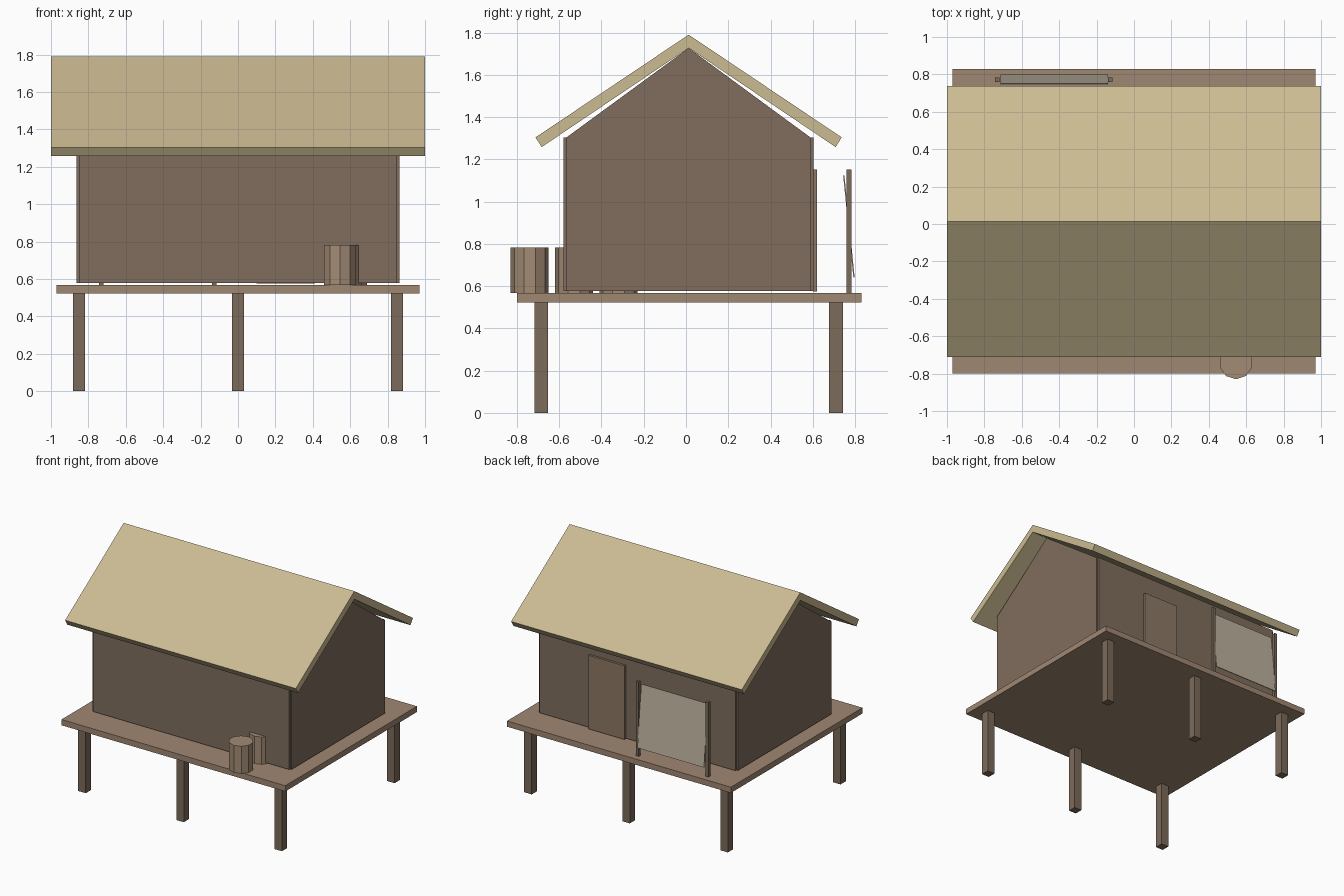
import bpy, bmesh, math

if "Cube" in bpy.data.objects:
    bpy.data.objects.remove(bpy.data.objects["Cube"])


def material(name, rgb):
    m = bpy.data.materials.new(name)
    m.diffuse_color = (*rgb, 1)
    m.use_nodes = True
    m.node_tree.nodes["Principled BSDF"].inputs["Base Color"].default_value = m.diffuse_color
    return m


POST = material("dark_wood", (0.20, 0.145, 0.10))
DECK = material("deck_wood", (0.35, 0.245, 0.17))
WALL = material("wall_wood", (0.215, 0.155, 0.11))
DOOR = material("door_wood", (0.27, 0.19, 0.13))
THATCH = material("thatch", (0.60, 0.50, 0.29))
HIDE = material("hide", (0.50, 0.44, 0.34))
BARREL = material("barrel_wood", (0.36, 0.26, 0.175))


def finish(name, bm, mat):
    bmesh.ops.recalc_face_normals(bm, faces=bm.faces)
    me = bpy.data.meshes.new(name)
    bm.to_mesh(me)
    bm.free()
    me.materials.append(mat)
    ob = bpy.data.objects.new(name, me)
    bpy.context.collection.objects.link(ob)
    return ob


def box(name, x, y, z, mat):
    """Box from (min, max) ranges, with its origin at the centre."""
    bm = bmesh.new()
    bmesh.ops.create_cube(bm, size=1)
    bmesh.ops.scale(bm, vec=[r[1] - r[0] for r in (x, y, z)], verts=bm.verts)
    ob = finish(name, bm, mat)
    ob.location = [(r[0] + r[1]) / 2 for r in (x, y, z)]
    return ob


def extrude_x(name, profile, x0, x1, mat):
    """Extrude a (y, z) profile along x."""
    bm = bmesh.new()
    face = bm.faces.new([bm.verts.new((x0, y, z)) for y, z in profile])
    new = bmesh.ops.extrude_face_region(bm, geom=[face])["geom"]
    bmesh.ops.translate(bm, vec=(x1 - x0, 0, 0),
                        verts=[v for v in new if isinstance(v, bmesh.types.BMVert)])
    return finish(name, bm, mat)


def around(c, w):
    return (c - w / 2, c + w / 2)


# Stilts and platform
for row, y in (("front", -0.685), ("back", 0.71)):
    for col, x in (("left", -0.85), ("middle", 0), ("right", 0.85)):
        box(f"{row}_{col}_stilt", around(x, 0.065), around(y, 0.065), (0, 0.53), POST)
box("platform", (-0.97, 0.97), (-0.80, 0.83), (0.523, 0.568), DECK)

# Thin wall panels meeting at their centre lines, with gables on the sides
T, Y0, Y1, Z0, Z1 = 0.025, -0.567, 0.59, 0.578, 1.303
box("front_wall", (-0.85, 0.85), around(Y0, T), (Z0, Z1), WALL)
box("back_wall", (-0.85, 0.85), around(Y1, T), (Z0, Z1), WALL)
for side, x in (("left", -0.85), ("right", 0.85)):
    box(f"{side}_wall", around(x, T), (Y0, Y1), (Z0, Z1), WALL)
    extrude_x(f"{side}_gable", [(Y0, Z1), (Y1, Z1), (0.0125, 1.727)],
              x - T / 2, x + T / 2, WALL)

# Pitched roof
extrude_x("roof", [(-0.712, 1.304), (0.0125, 1.79), (0.737, 1.304),
                   (0.708, 1.258), (0.0125, 1.727), (-0.683, 1.258)], -1, 1, THATCH)

# Door on the back wall
box("door", (0.10, 0.412), (0.60, 0.62), (0.575, 1.152), DOOR)

# Drying rack with a tilted hide
for side, x in (("left", -0.73), ("right", -0.126)):
    box(f"rack_{side}_post", around(x, 0.024), around(0.771, 0.024), (0.568, 1.152), POST)
hide = box("stretched_hide", (-0.714, -0.138), around(0.771, 0.006), around(0.882, 0.485), HIDE)
hide.rotation_euler.x = math.radians(5.7)

# Ten-sided barrels in a row, running from the porch into the hut
for i in range(3):
    bm = bmesh.new()
    bmesh.ops.create_cone(bm, cap_ends=True, segments=10, radius1=0.09, radius2=0.09, depth=0.214)
    # keep a corner pointing to the front
    low = min(bm.verts, key=lambda v: v.co.y).co
    if abs(low.x) > 0.001:
        for v in bm.verts:
            v.co.x, v.co.y = -v.co.y, v.co.x
    ob = finish(f"barrel_{i + 1}", bm, BARREL)
    ob.location = (0.545 + 0.03 * i, -0.74 + 0.21 * i, 0.568 + 0.107)
